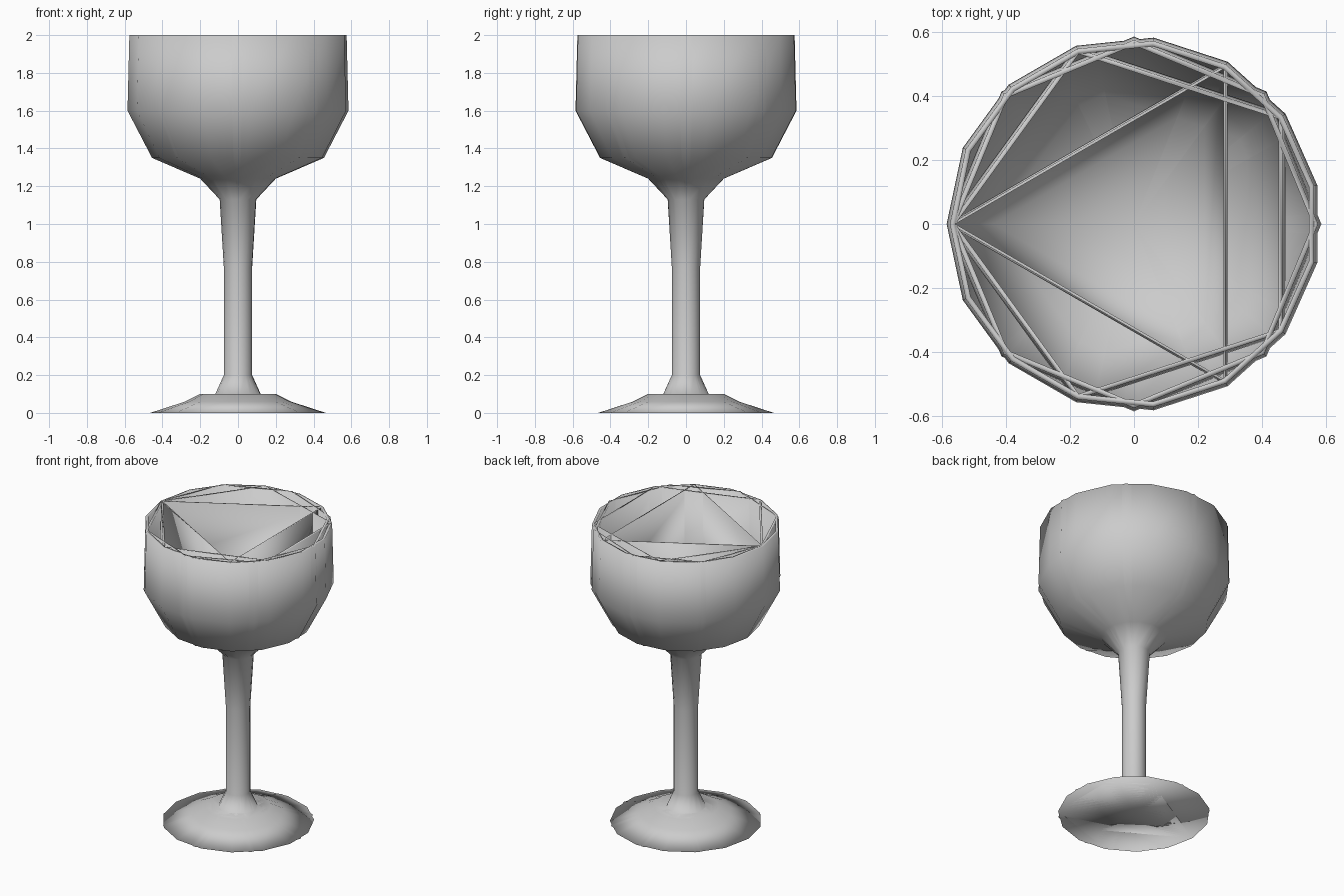
import bpy, bmesh
from math import cos, sin, pi

if "Cube" in bpy.data.objects:
    bpy.data.objects.remove(bpy.data.objects["Cube"])

# Half cross-section (radius, height): underside, foot, stem, bowl outside, rim, bowl inside
PROFILE = [
    (0.0, 0.0), (0.465, 0.0), (0.28, 0.06), (0.20, 0.10), (0.12, 0.10),
    (0.075, 0.20), (0.075, 0.77), (0.097, 1.13), (0.20, 1.24), (0.455, 1.35),
    (0.585, 1.60), (0.575, 2.0),
    (0.558, 2.0), (0.565, 1.60), (0.44, 1.37), (0.19, 1.265), (0.0, 1.24),
]


def lathe(name, profile, sides):
    """Spin a profile round z, first corner pointing to -x."""
    bm = bmesh.new()
    rings = []
    for r, z in profile:
        if r == 0:
            rings.append([bm.verts.new((0, 0, z))] * sides)
        else:
            rings.append([bm.verts.new((-r * cos(2 * pi * i / sides),
                                        -r * sin(2 * pi * i / sides), z))
                          for i in range(sides)])
    for low, high in zip(rings, rings[1:]):
        for i in range(sides):
            j = (i + 1) % sides
            corners = list(dict.fromkeys((low[i], low[j], high[j], high[i])))
            bm.faces.new(corners).smooth = True
    bmesh.ops.recalc_face_normals(bm, faces=bm.faces[:])
    mesh = bpy.data.meshes.new(name)
    bm.to_mesh(mesh)
    bm.free()
    obj = bpy.data.objects.new(name, mesh)
    bpy.context.collection.objects.link(obj)
    return obj


# The glass is four nested detail levels sharing one profile
for sides in (15, 8, 5, 3):
    lathe(f"goblet_{sides}_sided", PROFILE, sides)
